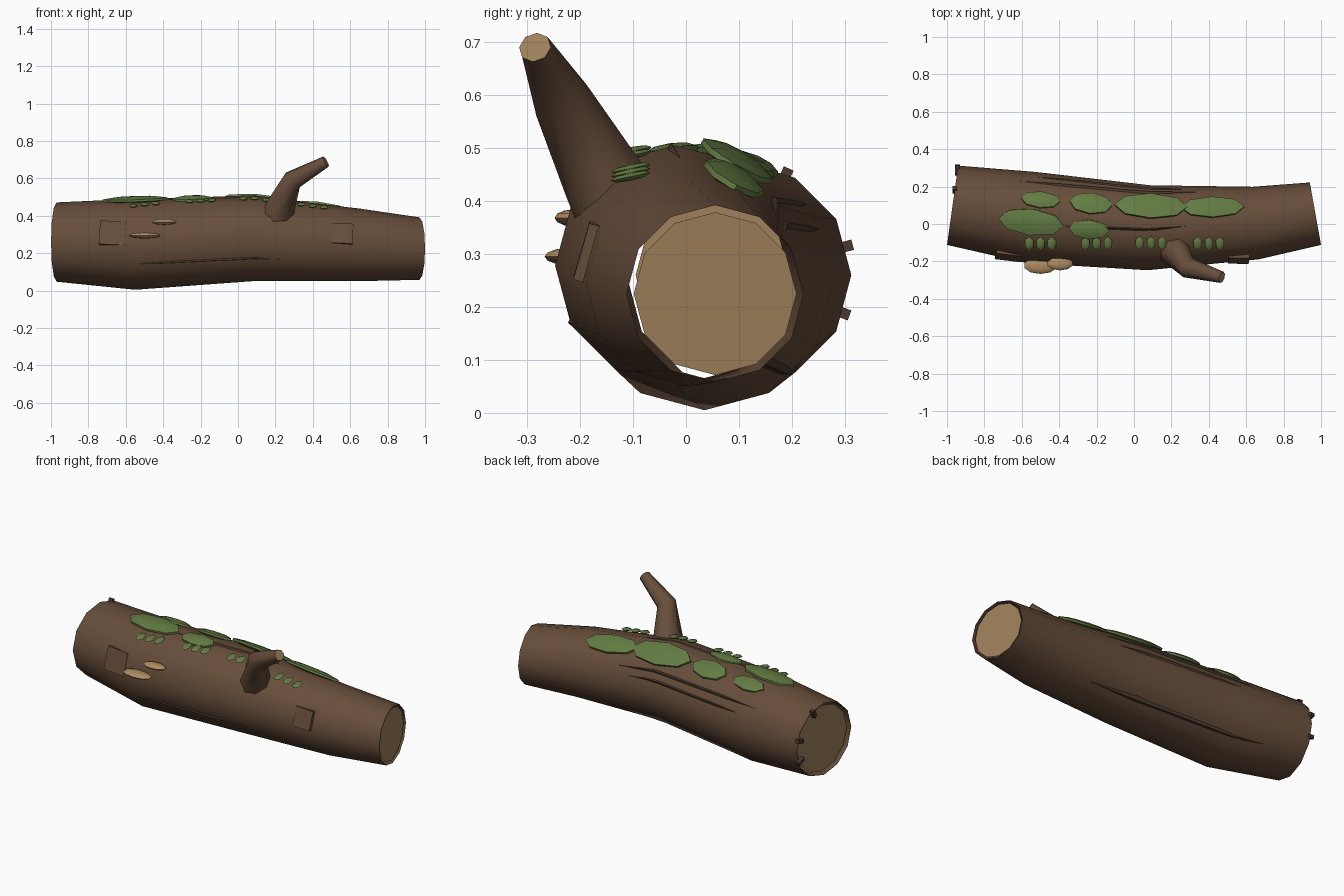
import bpy, bmesh
from math import sin, cos, asin, pi, radians
from mathutils import Vector, Matrix

old = bpy.data.objects.get("Cube")
if old:
    bpy.data.objects.remove(old)


def material(name, rgb):
    m = bpy.data.materials.new(name)
    m.use_nodes = True
    m.diffuse_color = (*rgb, 1)
    m.node_tree.nodes["Principled BSDF"].inputs["Base Color"].default_value = (*rgb, 1)
    return m


BARK = material("bark brown", (0.135, 0.075, 0.043))
DARK = material("dark bark", (0.07, 0.042, 0.027))
WOOD = material("cut wood", (0.34, 0.215, 0.105))
FUNGUS = material("fungus tan", (0.42, 0.26, 0.12))
MOSS = material("moss green", (0.125, 0.2, 0.055))

SIDES = 12
# Log stations: x, y, z, radius, slant of the ring in plan
RINGS = [(-0.97, 0.10, 0.26, 0.212, 0.14),
         (-0.55, 0.035, 0.248, 0.243, 0.11),
         (0.08, -0.02, 0.278, 0.227, 0.03),
         (0.65, 0.005, 0.245, 0.194, -0.08),
         (0.97, 0.055, 0.225, 0.167, -0.18)]


def station(x):
    for a, b in zip(RINGS, RINGS[1:]):
        if x <= b[0] or b is RINGS[-1]:
            t = (x - a[0]) / (b[0] - a[0])
            return [p + (q - p) * t for p, q in zip(a, b)]


def surface(x, angle, lift=0.0):
    """Point on the faceted log; angle runs from the top towards the back."""
    _, y, z, r, _ = station(x)
    step = 2 * pi / SIDES
    r *= cos(step / 2) / cos(angle % step - step / 2)
    return Vector((x, y + (r + lift) * sin(angle), z + (r + lift) * cos(angle)))


def frame(x, angle, lift=0.0):
    """Matrix with X along the log and Z out of the bark."""
    along = (surface(x + 0.05, angle) - surface(x - 0.05, angle)).normalized()
    side = Vector((0, sin(angle), cos(angle))).cross(along).normalized()
    out = along.cross(side)
    rot = Matrix((along, side, out)).transposed().to_4x4()
    return Matrix.Translation(surface(x, angle, lift)) @ rot


def angle_at(x, y):
    _, cy, _, r, _ = station(x)
    return asin(max(-1, min(1, (y - cy) / r)))


def finish(bm, name, mats, smooth=40):
    bmesh.ops.recalc_face_normals(bm, faces=bm.faces)
    me = bpy.data.meshes.new(name)
    bm.to_mesh(me)
    bm.free()
    for m in mats:
        me.materials.append(m)
    ob = bpy.data.objects.new(name, me)
    bpy.context.collection.objects.link(ob)
    bpy.ops.object.select_all(action="DESELECT")
    ob.select_set(True)
    bpy.context.view_layer.objects.active = ob
    bpy.ops.object.shade_smooth_by_angle(angle=radians(smooth))
    return ob


def loft(bm, loops, closed=True):
    rows = [[bm.verts.new(p) for p in loop] for loop in loops]
    n = len(rows[0])
    for a, b in zip(rows, rows[1:]):
        for i in range(n if closed else n - 1):
            j = (i + 1) % n
            bm.faces.new((a[i], a[j], b[j], b[i]))
    return rows


def ring_points(ring, scale=1.0, shift=0.0):
    x, y, z, r, slant = ring
    pts = []
    for i in range(SIDES):
        a = 2 * pi * i / SIDES
        dy = r * scale * sin(a)
        pts.append((x + shift + slant * dy, y + dy, z + r * scale * cos(a)))
    return pts


# Hollow bark tube
bm = bmesh.new()
loft(bm, [ring_points(r) for r in RINGS])
finish(bm, "log_bark", [BARK])

# Cut wood discs just inside both ends
for name, ring, shift in (("end_disc_right", RINGS[0], 0.015), ("end_disc_left", RINGS[-1], -0.008)):
    bm = bmesh.new()
    bm.faces.new([bm.verts.new(p) for p in ring_points(ring, 0.92, shift)])
    finish(bm, name, [WOOD])

# Broken branch with a cut tip
bm = bmesh.new()
path = [Vector(p) for p in ((0.2, -0.11, 0.36), (0.225, -0.155, 0.44),
                            (0.29, -0.235, 0.59), (0.47, -0.285, 0.69))]
loops = []
for i, (p, r) in enumerate(zip(path, (0.095, 0.08, 0.056, 0.031))):
    d = (path[min(i + 1, 3)] - path[max(i - 1, 0)]).normalized()
    q = d.to_track_quat("Z", "Y")
    loops.append([p + q @ Vector((r * cos(k * pi / 4), r * sin(k * pi / 4), 0)) for k in range(8)])
rows = loft(bm, loops)
bm.faces.new(rows[-1]).material_index = 1
finish(bm, "branch_stub", [BARK, WOOD], 50)


def blob(bm, mat, size, segments=8, rings=5):
    bmesh.ops.create_uvsphere(bm, u_segments=segments, v_segments=rings, radius=1,
                              matrix=mat @ Matrix.Diagonal((*size, 1)))


# Moss cushions: x, y, half length, half width
bm = bmesh.new()
for x, y, a, b in ((-0.55, 0.01, 0.185, 0.075), (-0.5, 0.13, 0.11, 0.05),
                   (-0.23, 0.11, 0.12, 0.065), (-0.24, -0.03, 0.115, 0.055),
                   (0.09, 0.095, 0.205, 0.08), (0.42, 0.09, 0.18, 0.065)):
    blob(bm, frame(x, angle_at(x, y), 0.003), (a, b, 0.018))
finish(bm, "moss_cushions", [MOSS])

# Rows of small leaves lying nearly level
bm = bmesh.new()
for start in (-0.56, -0.26, 0.03, 0.34):
    for k in range(3):
        x = start + 0.06 * k
        p = surface(x, angle_at(x, -0.1), 0.012)
        tilt = Matrix.Rotation(radians(12), 4, "X")
        blob(bm, Matrix.Translation(p) @ tilt, (0.025, 0.038, 0.008), 6, 4)
finish(bm, "small_leaves", [MOSS])

# Shelf fungi on the front
for name, x, y, z, a, b in (("lower_shelf_fungus", -0.5, -0.222, 0.295, 0.09, 0.045),
                            ("upper_shelf_fungus", -0.395, -0.212, 0.368, 0.07, 0.036)):
    bm = bmesh.new()
    blob(bm, Matrix.Translation((x, y, z)), (a, b, 0.016), 10, 6)
    finish(bm, name, [FUNGUS])

# Long tapered bark ridges: first x, last x, angles at both ends, half width
bm = bmesh.new()
for x0, x1, a0, a1, w in ((-0.63, 0.33, 52, 58, 0.014), (-0.55, 0.25, 66, 70, 0.014),
                          (-0.4, 0.28, -8, 0, 0.012), (-0.58, 0.22, -116, -118, 0.01),
                          (-0.7, 0.4, 136, 142, 0.02)):
    loops = []
    for i in range(13):
        t = i / 12
        x, a = x0 + (x1 - x0) * t, radians(a0 + (a1 - a0) * t)
        m = frame(x, a)
        half = w * min(1, 0.1 + 4 * t, 0.1 + 4 * (1 - t))
        loops.append([m @ Vector((0, -half, -0.006)), m @ Vector((0, 0, half * 0.6)),
                      m @ Vector((0, half, -0.006))])
    loft(bm, loops, closed=False)
finish(bm, "bark_ridges", [DARK], 20)

# Loose bark flakes on the front
bm = bmesh.new()
for x, a, size, turn in ((-0.67, -76, (0.14, 0.13, 0.022), 6), (0.56, -74, (0.11, 0.11, 0.02), -6)):
    m = frame(x, radians(a), 0.004) @ Matrix.Rotation(radians(turn), 4, "Y")
    bmesh.ops.create_cube(bm, size=1, matrix=m @ Matrix.Diagonal((*size, 1)))
finish(bm, "bark_flakes", [BARK])

# Splinters on the rim of the right end
bm = bmesh.new()
x, y, z, r, slant = RINGS[0]
for a in (25, 75, 110):
    dy = 0.93 * r * sin(radians(a))
    m = Matrix.Translation((x + slant * dy, y + dy, z + 0.93 * r * cos(radians(a))))
    m = m @ Matrix.Rotation(radians(-a), 4, "X")
    bmesh.ops.create_cube(bm, size=1, matrix=m @ Matrix.Diagonal((0.025, 0.02, 0.05, 1)))
finish(bm, "rim_splinters", [DARK])
